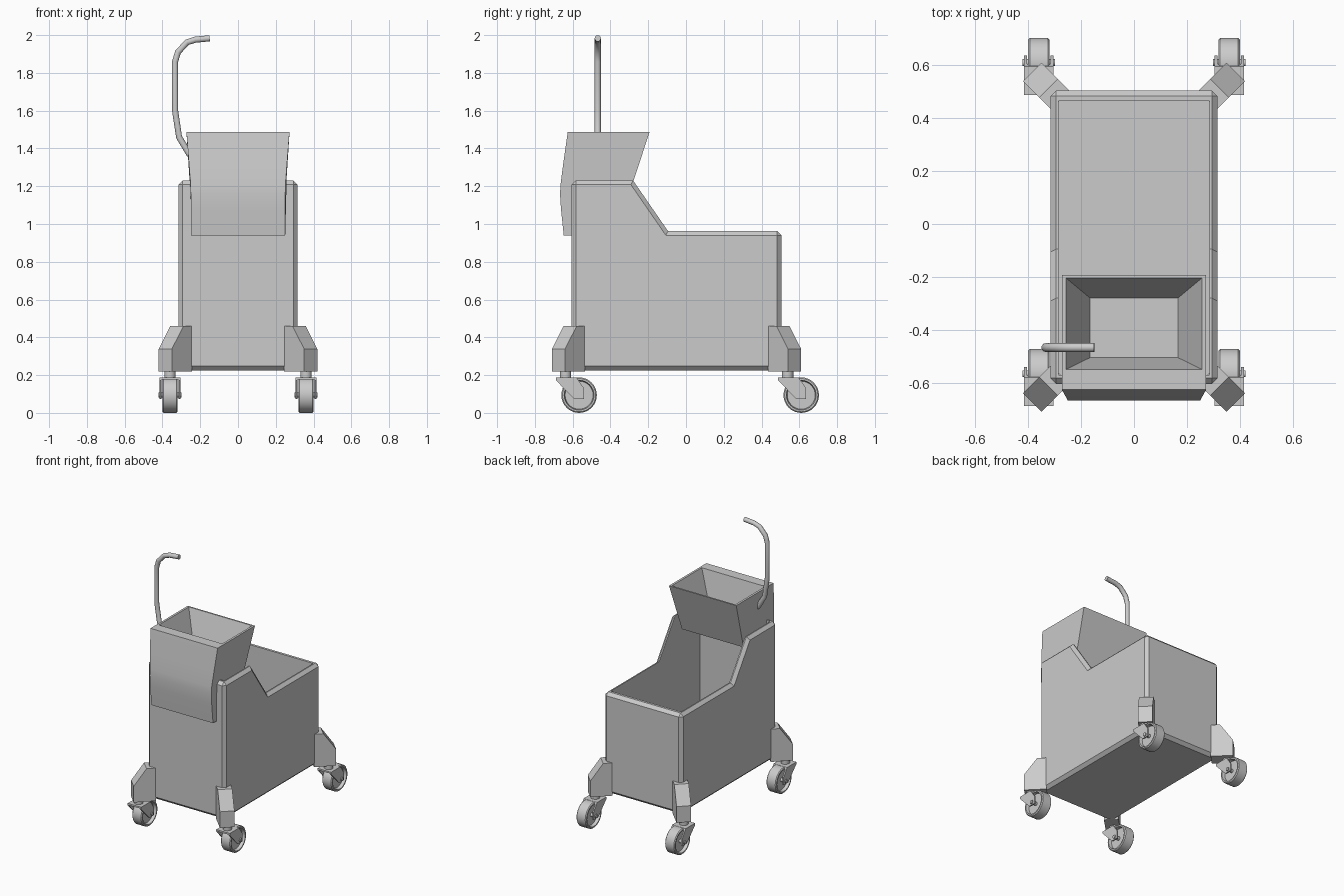
import bpy, bmesh, math
from mathutils import Vector, Matrix

if "Cube" in bpy.data.objects:
    bpy.data.objects.remove(bpy.data.objects["Cube"])

grey = bpy.data.materials.new("plain grey")
grey.use_nodes = True
COLOUR = (0.6, 0.6, 0.6, 1)
grey.diffuse_color = COLOUR
grey.node_tree.nodes["Principled BSDF"].inputs["Base Color"].default_value = COLOUR


def activate(ob):
    bpy.ops.object.select_all(action='DESELECT')
    ob.select_set(True)
    bpy.context.view_layer.objects.active = ob


def finish(bm, name, smooth=False):
    bmesh.ops.recalc_face_normals(bm, faces=bm.faces)
    me = bpy.data.meshes.new(name)
    bm.to_mesh(me)
    bm.free()
    me.materials.append(grey)
    ob = bpy.data.objects.new(name, me)
    bpy.context.collection.objects.link(ob)
    if smooth:
        activate(ob)
        bpy.ops.object.shade_smooth_by_angle(angle=math.radians(35))
    return ob


def prism(bm, profile, half, matrix=Matrix()):
    """Extrude a (y, z) profile along x; half is a width or a function of z."""
    width = half if callable(half) else (lambda z: half)
    rows = [[bm.verts.new(matrix @ Vector((s * width(z), y, z))) for y, z in profile]
            for s in (-1, 1)]
    bm.faces.new(rows[0])
    bm.faces.new(rows[1][::-1])
    for i in range(len(profile)):
        j = (i + 1) % len(profile)
        bm.faces.new((rows[0][i], rows[0][j], rows[1][j], rows[1][i]))


def cut(ob, cutter):
    mod = ob.modifiers.new("hollow", 'BOOLEAN')
    mod.operation = 'DIFFERENCE'
    mod.solver = 'EXACT'
    mod.object = cutter
    activate(ob)
    bpy.ops.object.modifier_apply(modifier=mod.name)
    bpy.data.objects.remove(cutter)


def cylinder(bm, radius, depth, centre, axis='Z', segments=24):
    turn = Matrix.Rotation(math.pi / 2, 4, 'Y') if axis == 'X' else Matrix()
    bmesh.ops.create_cone(bm, cap_ends=True, segments=segments, radius1=radius,
                          radius2=radius, depth=depth,
                          matrix=Matrix.Translation(centre) @ turn)


# Tub: stepped profile with chamfered outer edges, hollowed from above
bm = bmesh.new()
prism(bm, [(-0.605, 0.225), (0.505, 0.225), (0.505, 0.962), (-0.095, 0.962),
           (-0.28, 1.23), (-0.605, 1.23)], 0.316)
bmesh.ops.recalc_face_normals(bm, faces=bm.faces)
sharp = [e for e in bm.edges if e.calc_face_angle() > 1.2]
bmesh.ops.bevel(bm, geom=sharp, offset=0.022, segments=1, profile=0.5, affect='EDGES')
tub = finish(bm, "tub")
bm = bmesh.new()
prism(bm, [(-0.57, 0.255), (0.465, 0.255), (0.465, 1.5), (-0.57, 1.5)], 0.285)
cut(tub, finish(bm, "tub_cutter"))

# Wringer: tapered hopper with a bowed front apron hanging over the tub
bm = bmesh.new()
prism(bm, [(-0.193, 1.487), (-0.626, 1.487), (-0.65, 1.32), (-0.664, 1.21),
           (-0.667, 1.16), (-0.662, 1.08), (-0.647, 0.938), (-0.606, 0.938),
           (-0.606, 1.13), (-0.31, 1.13)],
      lambda z: 0.25 + 0.023 * max(0, (z - 1.2) / 0.287))
wringer = finish(bm, "wringer_hopper", True)
bm = bmesh.new()
lower, upper = [], []
for sx, back in ((-1, 0), (1, 0), (1, 1), (-1, 1)):
    base = Vector((sx * 0.166, -0.28 if back else -0.505, 1.257))
    rim = Vector((sx * 0.257, -0.204 if back else -0.55, 1.487))
    lower.append(bm.verts.new(base))
    upper.append(bm.verts.new(base.lerp(rim, 1.1)))
bm.faces.new(lower)
bm.faces.new(upper)
for i in range(4):
    j = (i + 1) % 4
    bm.faces.new((lower[i], lower[j], upper[j], upper[i]))
cut(wringer, finish(bm, "hopper_cutter"))

# Lever handle: bent round bar on the right side of the wringer
path = [(-0.255, 1.365), (-0.312, 1.46), (-0.333, 1.6), (-0.333, 1.86),
        (-0.318, 1.91), (-0.27, 1.962), (-0.225, 1.976), (-0.15, 1.983)]
curve = bpy.data.curves.new("lever_handle", 'CURVE')
curve.dimensions = '3D'
curve.bevel_depth = 0.017
curve.bevel_resolution = 3
curve.use_fill_caps = True
line = curve.splines.new('POLY')
line.points.add(len(path) - 1)
for point, (x, z) in zip(line.points, path):
    point.co = (x, -0.467, z, 1)
curve.materials.append(grey)
handle = bpy.data.objects.new("lever_handle", curve)
bpy.context.collection.objects.link(handle)


def wheel(name, centre):
    """Spin a tyre section with recessed sides round the x axis."""
    bm = bmesh.new()
    section = [(-0.018, 0), (-0.018, 0.074), (-0.04, 0.079), (-0.04, 0.088), (-0.034, 0.094)]
    section += [(-x, r) for x, r in reversed(section)]
    verts = [bm.verts.new((x, 0, r)) for x, r in section]
    edges = [bm.edges.new(pair) for pair in zip(verts, verts[1:])]
    bmesh.ops.spin(bm, geom=verts + edges, cent=(0, 0, 0), axis=(1, 0, 0),
                   angle=math.tau, steps=32)
    bmesh.ops.remove_doubles(bm, verts=bm.verts, dist=0.0005)
    bmesh.ops.translate(bm, verts=bm.verts, vec=centre)
    cylinder(bm, 0.013, 0.124, centre, 'X', 12)
    finish(bm, name, True)


def caster(name, sx, sy):
    edge = 0.505 if sy > 0 else -0.605
    # Diagonal corner bracket with a sloped shoulder
    bm = bmesh.new()
    place = (Matrix.Translation((sx * 0.385, edge + sy * 0.07, 0))
             @ Matrix.Rotation(math.atan2(-sx, sy), 4, 'Z'))
    prism(bm, [(0, 0.219), (0, 0.338), (-0.087, 0.46), (-0.15, 0.46), (-0.15, 0.219)],
          0.049, place)
    finish(bm, name + "_bracket")
    # Swivel stem and fork, trailing toward the back
    x, y = sx * 0.36, edge + sy * 0.033
    bm = bmesh.new()
    cylinder(bm, 0.03, 0.05, (x, y, 0.205))
    prism(bm, [(-0.05, 0.188), (0.058, 0.188), (0.066, 0.176), (-0.05, 0.176)],
          0.055, Matrix.Translation((x, y, 0)))
    for side in (-1, 1):
        prism(bm, [(-0.05, 0.188), (0.058, 0.188), (0.098, 0.13), (0.098, 0.074),
                   (0.045, 0.074), (-0.05, 0.172)],
              0.005, Matrix.Translation((x + side * 0.05, y, 0)))
    finish(bm, name + "_fork", True)
    wheel(name + "_wheel", Vector((x, y + 0.072, 0.094)))


for sy, end in ((-1, "front"), (1, "back")):
    for sx, side in ((1, "left"), (-1, "right")):
        caster(f"{end}_{side}_caster", sx, sy)
